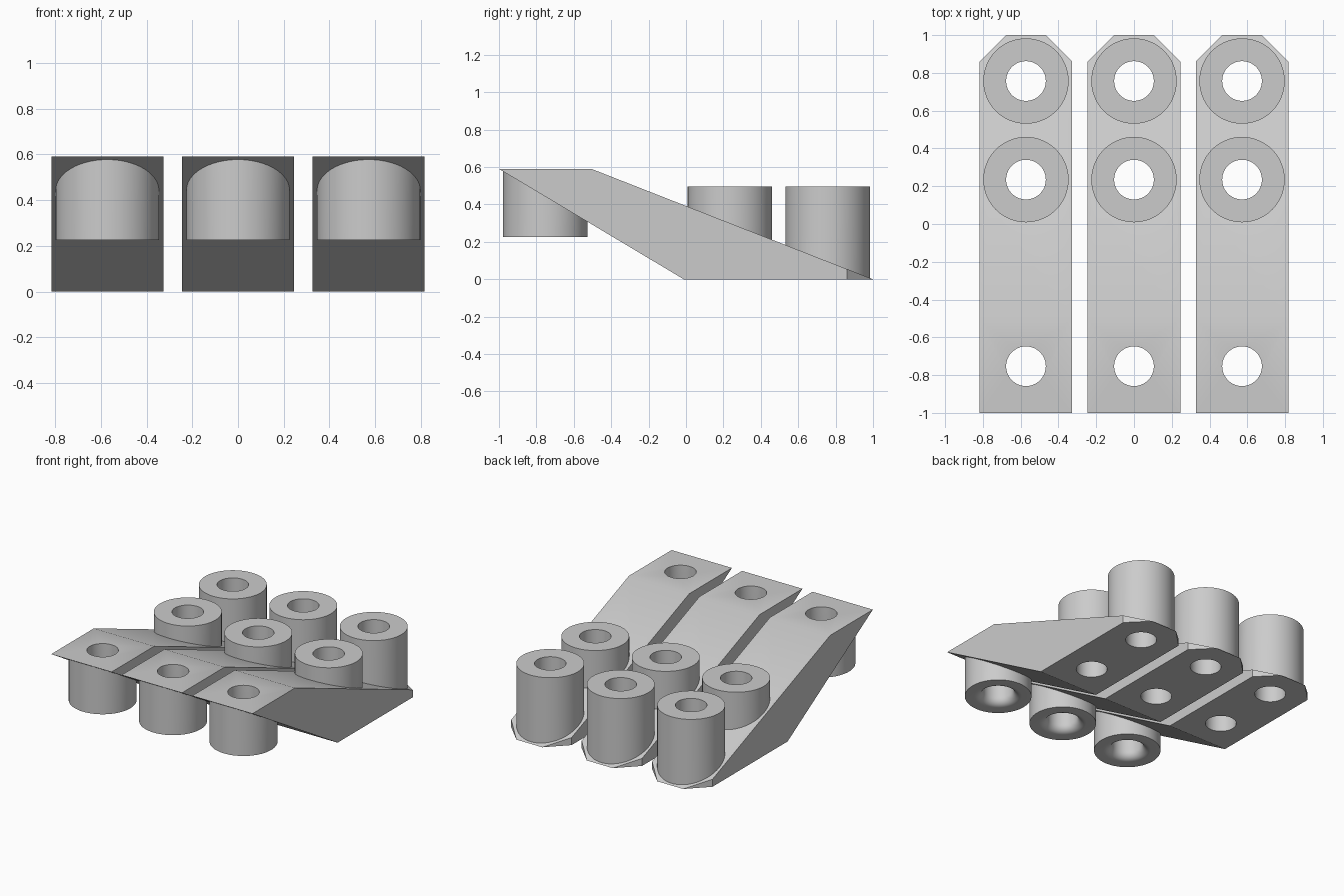
import bpy, bmesh, math
from mathutils import Vector

if "Cube" in bpy.data.objects:
    bpy.data.objects.remove(bpy.data.objects["Cube"])

SPACING, HALF_W = 0.572, 0.245
R_OUT, R_HOLE, FILLET = 0.226, 0.105, 0.055
FRONT_Y, REAR_YS = -0.753, (0.235, 0.757)

grey = bpy.data.materials.new("light_grey")
grey.diffuse_color = (0.6, 0.6, 0.6, 1)
grey.use_nodes = True
grey.node_tree.nodes["Principled BSDF"].inputs["Base Color"].default_value = grey.diffuse_color


def make_object(name, bm):
    bmesh.ops.recalc_face_normals(bm, faces=bm.faces)
    mesh = bpy.data.meshes.new(name)
    bm.to_mesh(mesh)
    bm.free()
    mesh.materials.append(grey)
    obj = bpy.data.objects.new(name, mesh)
    bpy.context.collection.objects.link(obj)
    return obj


def turned(name, y, profile, n=64):
    """Solid of revolution about a vertical axis from (radius, z) points."""
    bm = bmesh.new()
    rings = [[bm.verts.new((r * math.cos(2 * math.pi * i / n),
                            y + r * math.sin(2 * math.pi * i / n), z))
              for i in range(n)] for r, z in profile]
    for a, b in zip(rings, rings[1:]):
        for i in range(n):
            j = (i + 1) % n
            bm.faces.new((a[i], a[j], b[j], b[i]))
    bm.faces.new(rings[0][::-1])
    bm.faces.new(rings[-1])
    return make_object(name, bm)


def boolean(target, tool, operation):
    mod = target.modifiers.new(operation, 'BOOLEAN')
    mod.operation, mod.object, mod.solver = operation, tool, 'EXACT'
    bpy.context.view_layer.objects.active = target
    bpy.ops.object.modifier_apply(modifier=mod.name)
    bpy.data.objects.remove(tool)


# Slanted body: side profile extruded across the width
bm = bmesh.new()
side = [(-1, 0.59), (-0.505, 0.59), (1, 0.0), (-0.012, 0.0)]
face = bm.faces.new([bm.verts.new((-HALF_W, y, z)) for y, z in side])
ext = bmesh.ops.extrude_face_region(bm, geom=[face])
bmesh.ops.translate(bm, vec=(2 * HALF_W, 0, 0),
                    verts=[v for v in ext["geom"] if isinstance(v, bmesh.types.BMVert)])
# Cut off the two rear corners
for s in (-1, 1):
    cut = bmesh.ops.bisect_plane(bm, geom=bm.verts[:] + bm.edges[:] + bm.faces[:],
                                 plane_co=(s * HALF_W, 0.86, 0),
                                 plane_no=Vector((s, 1, 0)), clear_outer=True)
    edges = [e for e in cut["geom_cut"] if isinstance(e, bmesh.types.BMEdge)]
    bmesh.ops.holes_fill(bm, edges=edges)
body = make_object("slanted_clamp_left", bm)

# Hollow posts: one hanging at the front, two standing at the rear
posts = [(FRONT_Y, 0.225, 0.584)] + [(y, 0.004, 0.495) for y in REAR_YS]
for y, z0, z1 in posts:
    boolean(body, turned("post", y, [(R_OUT, z0), (R_OUT, z1)]), 'UNION')

# Through holes; the front one flares out in a rounded lip at its lower end
flare = [(R_HOLE + FILLET, 0.1)]
for k in range(9):
    a = math.pi / 2 * k / 8
    flare.append((R_HOLE + FILLET * (1 - math.sin(a)), 0.225 + FILLET * (1 - math.cos(a))))
flare.append((R_HOLE, 0.8))
boolean(body, turned("drill", FRONT_Y, flare), 'DIFFERENCE')
for y in REAR_YS:
    boolean(body, turned("drill", y, [(R_HOLE, -0.2), (R_HOLE, 0.8)]), 'DIFFERENCE')

bpy.ops.object.select_all(action='DESELECT')
body.select_set(True)
bpy.context.view_layer.objects.active = body
bpy.ops.object.shade_smooth_by_angle(angle=math.radians(30))

# Three identical units side by side
body.location.x = -SPACING
for name, x in (("slanted_clamp_middle", 0), ("slanted_clamp_right", SPACING)):
    copy = bpy.data.objects.new(name, body.data)
    copy.location.x = x
    bpy.context.collection.objects.link(copy)
